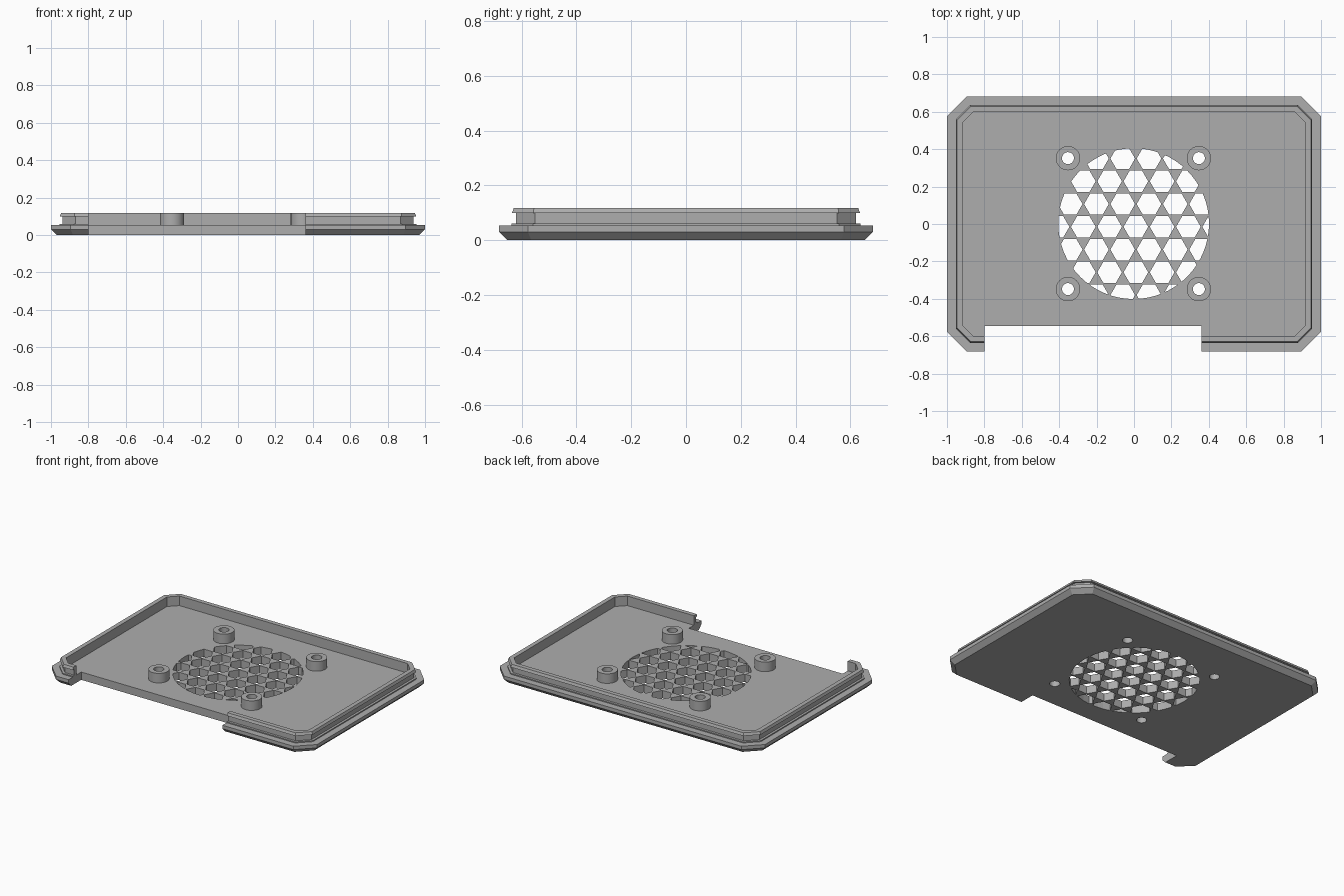
import bpy, bmesh, math

if "Cube" in bpy.data.objects:
    bpy.data.objects.remove(bpy.data.objects["Cube"])

HX, HY, CORNER = 1.0, 0.682, 0.105   # half sizes and corner cut of the cover
FLOOR, TOP = 0.053, 0.118
FAN_X, FAN_Y = -0.002, 0.002         # centre of the fan opening

grey = bpy.data.materials.new("mid grey")
grey.diffuse_color = (0.42, 0.42, 0.42, 1)
grey.use_nodes = True
grey.node_tree.nodes["Principled BSDF"].inputs["Base Color"].default_value = grey.diffuse_color


def make(name, bm, helper=False):
    bmesh.ops.recalc_face_normals(bm, faces=bm.faces)
    me = bpy.data.meshes.new(name)
    bm.to_mesh(me)
    bm.free()
    me.materials.append(grey)
    ob = bpy.data.objects.new(name, me)
    bpy.context.collection.objects.link(ob)
    if helper:
        ob.hide_render = True
        ob.display_type = 'WIRE'
    return ob


def octagon(inset, z):
    """Rectangle with cut corners, moved evenly inwards."""
    x, y = HX - inset, HY - inset
    c = CORNER - inset * (2 - math.sqrt(2))
    return [(x, -y + c, z), (x, y - c, z), (x - c, y, z), (-x + c, y, z),
            (-x, y - c, z), (-x, -y + c, z), (-x + c, -y, z), (x - c, -y, z)]


def circle(x, y, r, z, n, turn=0.0):
    return [(x + r * math.cos(turn + 2 * math.pi * i / n),
             y + r * math.sin(turn + 2 * math.pi * i / n), z) for i in range(n)]


def loft(bm, rings, closed=False):
    """Skin a stack of rings; cap the ends, or join last ring to first."""
    vs = [[bm.verts.new(p) for p in ring] for ring in rings]
    n = len(vs[0])
    for a, b in zip(vs, vs[1:] + vs[:1] if closed else vs[1:]):
        for i in range(n):
            j = (i + 1) % n
            bm.faces.new((a[i], a[j], b[j], b[i]))
    if not closed:
        bm.faces.new(vs[0][::-1])
        bm.faces.new(vs[-1])


def cut(ob, tool, operation='DIFFERENCE'):
    m = ob.modifiers.new(tool.name, 'BOOLEAN')
    m.operation, m.object, m.solver = operation, tool, 'EXACT'


# Cover: bevelled tray, ledge, grooved snap lip and inner floor
profile = [(0.03, 0), (0, 0.03), (0, FLOOR), (0.045, FLOOR), (0.045, 0.06),
           (0.061, 0.06), (0.061, 0.1), (0.047, 0.1), (0.054, TOP),
           (0.084, TOP), (0.084, FLOOR)]
bm = bmesh.new()
loft(bm, [octagon(d, z) for d, z in profile])
cover = make("cover_tray", bm)

# Front notch
bm = bmesh.new()
loft(bm, [[(-0.8, -1, z), (0.36, -1, z), (0.36, -0.545, z), (-0.8, -0.545, z)]
          for z in (-0.1, 0.3)])
cut(cover, make("notch_cutter", bm, True))

# Fan grille: hexagon lattice limited to a circle
PITCH, HEX_R, FAN_R = 0.1405, 0.066, 0.403
bm = bmesh.new()
for row in range(-4, 5):
    for col in range(-4, 5):
        x = FAN_X + 0.012 + (col + 0.5 * (row % 2)) * PITCH
        y = FAN_Y - 0.017 + row * PITCH * math.sqrt(3) / 2
        if math.hypot(x - FAN_X, y - FAN_Y) < FAN_R + HEX_R:
            loft(bm, [circle(x, y, HEX_R, z, 6) for z in (-0.05, 0.1)])
hexes = make("grille_cutter", bm, True)
bm = bmesh.new()
loft(bm, [circle(FAN_X, FAN_Y, FAN_R, z, 64) for z in (-0.08, 0.15)])
cut(hexes, make("grille_limit", bm, True), 'INTERSECT')
cut(cover, hexes)

# Four screw bosses with holes through the floor
spots = [(sx * 0.35 - 0.003, sy * 0.35 + 0.002) for sx in (-1, 1) for sy in (-1, 1)]
bm = bmesh.new()
for x, y in spots:
    loft(bm, [circle(x, y, 0.032, z, 32) for z in (-0.05, 0.2)])
cut(cover, make("screw_hole_cutter", bm, True))

for i, (x, y) in enumerate(spots):
    bm = bmesh.new()
    loft(bm, [circle(x, y, r, z, 32) for r, z in
              ((0.065, FLOOR), (0.065, TOP), (0.032, TOP), (0.032, FLOOR))], closed=True)
    boss = make(f"screw_boss_{i + 1}", bm)
    bpy.ops.object.select_all(action='DESELECT')
    boss.select_set(True)
    bpy.context.view_layer.objects.active = boss
    bpy.ops.object.shade_smooth_by_angle()
